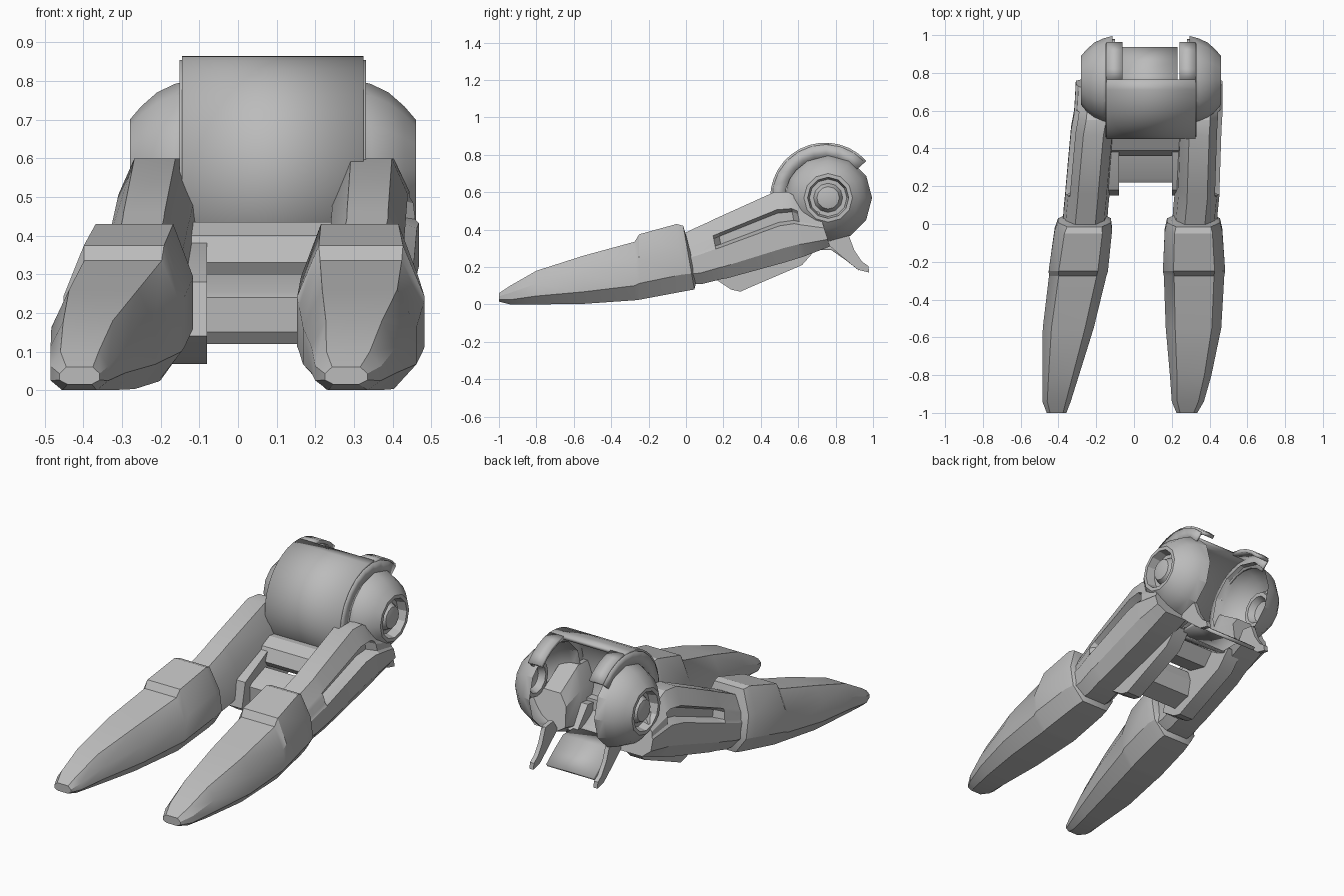
import bpy, bmesh
from math import sin, cos, pi, radians

cube = bpy.data.objects.get("Cube")
if cube:
    bpy.data.objects.remove(cube, do_unlink=True)

grey = bpy.data.materials.new("plain grey")
grey.use_nodes = True
grey.diffuse_color = (0.5, 0.5, 0.5, 1)
grey.node_tree.nodes["Principled BSDF"].inputs["Base Color"].default_value = (0.5, 0.5, 0.5, 1)

HUB_X, HUB_Y, HUB_Z = 0.09, 0.76, 0.57


def loft(name, rings, closed=True, caps=True, thickness=0, angle=28):
    """Skin consecutive point rings into one surface."""
    bm = bmesh.new()
    rows = [[bm.verts.new(p) for p in ring] for ring in rings]
    n = len(rows[0])
    for a, b in zip(rows, rows[1:]):
        for i in range(n if closed else n - 1):
            j = (i + 1) % n
            bm.faces.new((a[i], a[j], b[j], b[i]))
    if caps:
        bm.faces.new(rows[0])
        bm.faces.new(rows[-1])
    bmesh.ops.remove_doubles(bm, verts=bm.verts, dist=0.0005)
    bmesh.ops.recalc_face_normals(bm, faces=bm.faces)
    mesh = bpy.data.meshes.new(name)
    bm.to_mesh(mesh)
    bm.free()
    obj = bpy.data.objects.new(name, mesh)
    bpy.context.collection.objects.link(obj)
    mesh.materials.append(grey)
    if thickness:
        mod = obj.modifiers.new("Thickness", "SOLIDIFY")
        mod.thickness = thickness
        mod.offset = 0
    bpy.ops.object.select_all(action="DESELECT")
    obj.select_set(True)
    bpy.context.view_layer.objects.active = obj
    bpy.ops.object.shade_smooth_by_angle(angle=radians(angle))
    return obj


def prism(name, profile, x0, x1):
    """Extrude a side profile (y, z) across x."""
    return loft(name, [[(x, y, z) for y, z in profile] for x in (x0, x1)])


def sheet(name, profile, x0, x1):
    return loft(name, [[(x, y, z) for y, z in profile] for x in (x0, x1)],
                closed=False, caps=False, thickness=0.02)


def arc(a0, a1, steps, r=0.285):
    angles = [radians(a0 + (a1 - a0) * i / steps) for i in range(steps + 1)]
    return [(HUB_Y - 0.015 + r * cos(a), HUB_Z + r * sin(a)) for a in angles]


# Feet: tapered, faceted, with a raised collar; y, lean, bottom, top
FOOT = [(0.03, 0.06, 0.14, 0.37), (0.015, 0.06, 0.08, 0.42), (-0.03, 0.04, 0.07, 0.43),
        (-0.25, 0, 0.025, 0.375), (-0.275, 0, 0.022, 0.335), (-0.55, 0, 0.003, 0.26),
        (-0.8, 0, 0, 0.18), (-0.94, 0, 0, 0.1), (-1, 0, 0.015, 0.06)]
FOOT_SHAPE = [(-0.6, 0), (0.6, 0), (1, 0.25), (1, 0.62), (0.66, 1), (-0.66, 1), (-1, 0.62), (-1, 0.25)]
# Centre and half width of each foot section
FOOT_X = {"left": [(0.32, 0.11), (0.315, 0.14), (0.315, 0.152), (0.318, 0.165), (0.318, 0.16),
                   (0.315, 0.147), (0.3, 0.11), (0.285, 0.085), (0.28, 0.055)],
          "right": [(-0.26, 0.11), (-0.262, 0.14), (-0.268, 0.152), (-0.295, 0.157), (-0.298, 0.152),
                    (-0.348, 0.135), (-0.388, 0.097), (-0.41, 0.075), (-0.41, 0.052)]}

# Arms: y, bottom, top, groove depth
ARM = [(-0.02, 0.11, 0.36, 0), (0.06, 0.11, 0.4, 0), (0.16, 0.135, 0.445, 0), (0.19, 0.14, 0.46, 1),
       (0.5, 0.225, 0.6, 1), (0.58, 0.25, 0.6, 1), (0.61, 0.26, 0.58, 0), (0.74, 0.31, 0.5, 0)]
ARM_X = {"left": [0.32, 0.325, 0.335, 0.335, 0.345, 0.35, 0.35, 0.35],
         "right": [-0.26, -0.255, -0.245, -0.243, -0.215, -0.2, -0.197, -0.19]}

for side, s in (("left", 1), ("right", -1)):
    rings = []
    for (y, lean, z0, z1), (cx, w) in zip(FOOT, FOOT_X[side]):
        rings.append([(cx + s * u * w, y + lean * (0.5 - v), z0 + v * (z1 - z0)) for u, v in FOOT_SHAPE])
    loft(side + "_foot", rings)

    rings = []
    for (y, z0, z1, g), cx in zip(ARM, ARM_X[side]):
        shape = [(-1, 0.15), (-0.6, 0), (0.6, 0), (1, 0.2), (1, 0.52), (0.92 - 0.45 * g, 0.57),
                 (0.88 - 0.41 * g, 0.7), (0.8, 0.75), (0.45, 1), (-0.45, 1), (-0.85, 0.7)]
        rings.append([(cx + s * u * 0.118, y + 0.06 * (0.5 - v), z0 + v * (z1 - z0)) for u, v in shape])
    loft(side + "_arm", rings)

    # Flange under the inner side of each arm
    inner = 0.2 if s > 0 else -0.08
    prism(side + "_flange", [(0.15, 0.14), (0.24, 0.08), (0.29, 0.068), (0.34, 0.09), (0.62, 0.21),
                             (0.7, 0.3), (0.6, 0.42), (0.42, 0.4), (0.18, 0.28)], inner, inner + s * 0.09)

    # Hub cap: dome with a recessed ring and a knob, turned around x
    base = HUB_X + s * 0.235
    cap = [(-0.03, 0.235), (0.02, 0.222), (0.065, 0.2), (0.105, 0.165), (0.135, 0.13), (0.135, 0.11),
           (0.085, 0.1), (0.085, 0.078), (0.12, 0.06), (0.135, 0.0001)]
    loft(side + "_hub_cap",
         [[(base + s * d, HUB_Y + r * cos(i * pi / 6), HUB_Z + r * sin(i * pi / 6)) for i in range(12)]
          for d, r in cap], caps=False)

    # Drum end ring, open at the back
    band = [(x, r) for x, r in ((base, 0.215), (base, 0.285))]
    loft(side + "_drum_rim", [[(x, y, z) for y, z in arc(42, 262, 14, r)] for x, r in band],
         closed=False, caps=False, thickness=0.012)

    # Rear shell edge beside the notch, with a torn point
    a, b = sorted((base, HUB_X + s * 0.15))
    sheet(side + "_shell_edge", arc(42, 86, 4), a, b)

    # Pointed tongue below the cap
    prism(side + "_tongue", [(0.76, 0.32), (0.84, 0.25), (0.92, 0.185), (0.98, 0.17), (0.975, 0.205),
                             (0.94, 0.23), (0.9, 0.29), (0.87, 0.37), (0.8, 0.38)],
          HUB_X + s * 0.19, HUB_X + s * 0.215)

# Drum shell around the front and below
sheet("drum_shell", arc(86, 255, 16), HUB_X - 0.235, HUB_X + 0.235)

# Sloping plate at the open back
sheet("rear_plate", [(0.67, 0.3), (0.78, 0.3), (0.86, 0.245), (0.93, 0.19)], HUB_X - 0.16, HUB_X + 0.14)

# Cross bars between the arms
prism("lower_bar", [(0.25, 0.12), (0.225, 0.15), (0.22, 0.24), (0.24, 0.255), (0.36, 0.3),
                    (0.38, 0.24), (0.36, 0.15)], -0.12, 0.23)
prism("upper_bar", [(0.38, 0.3), (0.36, 0.33), (0.39, 0.4), (0.45, 0.435), (0.55, 0.43),
                    (0.56, 0.34), (0.5, 0.27)], -0.12, 0.25)
